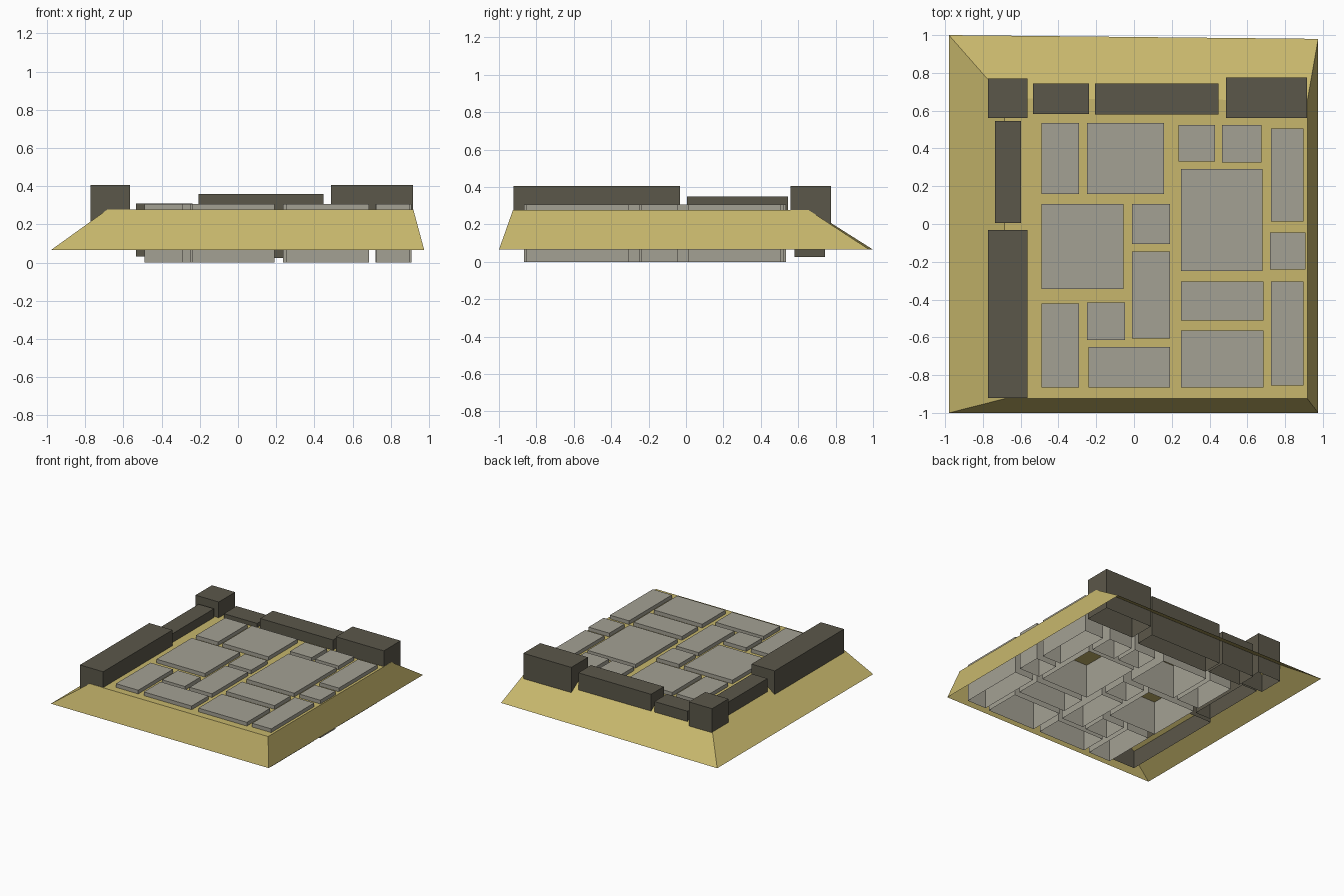
import bpy


def material(name, rgb):
    m = bpy.data.materials.new(name)
    m.diffuse_color = (*rgb, 1)
    return m


SAND = material("sand", (0.57, 0.47, 0.15))
STONE = material("grey stone", (0.37, 0.355, 0.295))
DARK = material("dark stone", (0.105, 0.096, 0.068))


def open_shell(name, low, high, z0, z1, mat):
    """Four walls and a top, with no underside; outlines run counter-clockwise."""
    verts = [(x, y, z0) for x, y in low] + [(x, y, z1) for x, y in high]
    faces = [(i, (i + 1) % 4, (i + 1) % 4 + 4, i + 4) for i in range(4)]
    faces.append((4, 5, 6, 7))
    mesh = bpy.data.meshes.new(name)
    mesh.from_pydata(verts, [], faces)
    mesh.materials.append(mat)
    obj = bpy.data.objects.new(name, mesh)
    bpy.context.collection.objects.link(obj)
    return obj


def block(name, x0, x1, y0, y1, z0, z1, mat):
    outline = [(x0, y0), (x1, y0), (x1, y1), (x0, y1)]
    return open_shell(name, outline, outline, z0, z1, mat)


# Sloped sandy ground
open_shell("ground_mound",
           [(-0.98, -1), (0.975, -1), (0.975, 0.98), (-0.98, 1)],
           [(-0.685, -0.925), (0.918, -0.925), (0.918, 0.655), (-0.685, 0.665)],
           0.065, 0.277, SAND)

# Paving stones: x0, x1, y0, y1
paving = [
    (-0.49, -0.29, 0.16, 0.535), (-0.25, 0.16, 0.16, 0.535),
    (0.235, 0.43, 0.33, 0.525), (0.465, 0.675, 0.325, 0.525),
    (0.725, 0.897, 0.012, 0.505), (0.25, 0.68, -0.25, 0.29),
    (-0.49, -0.055, -0.345, 0.105), (-0.01, 0.19, -0.105, 0.105),
    (-0.01, 0.19, -0.605, -0.145), (-0.49, -0.29, -0.865, -0.42),
    (-0.25, -0.047, -0.615, -0.415), (-0.24, 0.19, -0.865, -0.65),
    (0.25, 0.685, -0.51, -0.305), (0.25, 0.685, -0.865, -0.565),
    (0.725, 0.897, -0.855, -0.305), (0.72, 0.907, -0.24, -0.045),
]
for p in paving:
    block("paving_stone", *p, 0.0, 0.307, STONE)

# Dark border blocks: name, x0, x1, y0, y1, z0, z1
border = [
    ("corner_block", -0.773, -0.565, 0.56, 0.77, 0.07, 0.405),
    ("left_short_block", -0.735, -0.597, 0.005, 0.545, 0.07, 0.348),
    ("left_long_block", -0.773, -0.565, -0.922, -0.033, 0.07, 0.405),
    ("back_low_block", -0.535, -0.237, 0.583, 0.743, 0.033, 0.31),
    ("back_middle_block", -0.207, 0.447, 0.58, 0.743, 0.025, 0.36),
    ("back_right_block", 0.487, 0.917, 0.56, 0.775, 0.07, 0.405),
]
for name, *dims in border:
    block(name, *dims, DARK)
